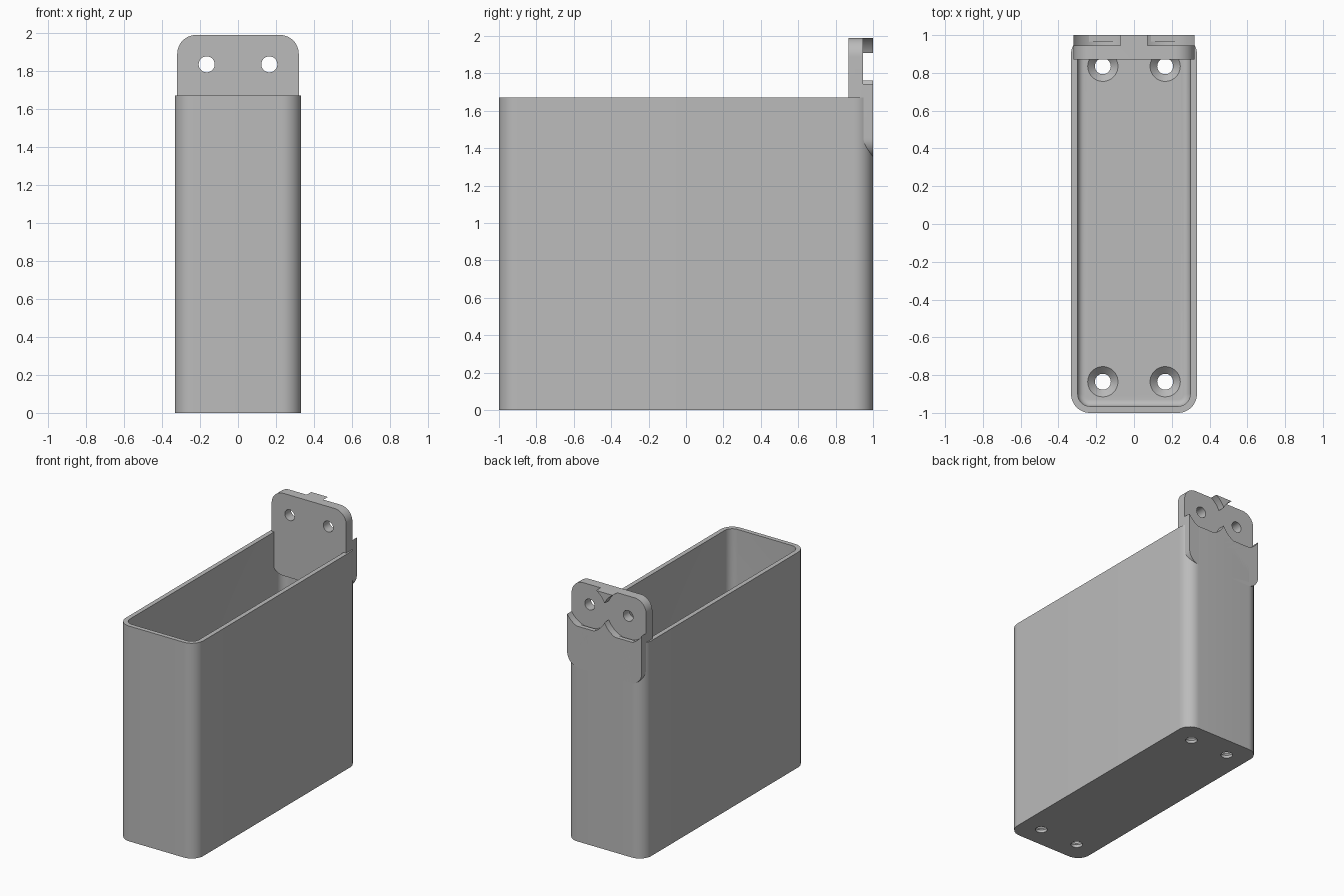
import bpy, bmesh, math
from mathutils import Matrix, Vector

cube = bpy.data.objects.get("Cube")
if cube:
    bpy.data.objects.remove(cube, do_unlink=True)

grey = bpy.data.materials.new("plain grey")
grey.use_nodes = True
GREY = (0.5, 0.5, 0.5, 1)
grey.diffuse_color = GREY
grey.node_tree.nodes["Principled BSDF"].inputs["Base Color"].default_value = GREY

HOLE_X = 0.165


def rounded_rect(hx, hy, r, steps=12):
    """Outline of a centred rectangle with round corners, counter-clockwise."""
    points = []
    for corner, (sx, sy) in enumerate([(1, 1), (-1, 1), (-1, -1), (1, -1)]):
        for i in range(steps + 1):
            a = math.pi / 2 * (corner + i / steps)
            points.append((sx * (hx - r) + r * math.cos(a),
                           sy * (hy - r) + r * math.sin(a)))
    return points


def loft(name, rings):
    """Closed solid skinned through rings of equal point count."""
    bm = bmesh.new()
    loops = [[bm.verts.new(p) for p in ring] for ring in rings]
    n = len(loops[0])
    for low, high in zip(loops, loops[1:]):
        for i in range(n):
            j = (i + 1) % n
            bm.faces.new((low[i], low[j], high[j], high[i]))
    bm.faces.new(loops[0][::-1])
    bm.faces.new(loops[-1])
    bmesh.ops.recalc_face_normals(bm, faces=bm.faces)
    mesh = bpy.data.meshes.new(name)
    bm.to_mesh(mesh)
    bm.free()
    mesh.materials.append(grey)
    obj = bpy.data.objects.new(name, mesh)
    bpy.context.collection.objects.link(obj)
    return obj


def turned(name, profile, centre, along_y=False, steps=64):
    """Round cutter from (radius, height) pairs, standing on z or lying on y."""
    turn = Matrix.Rotation(-math.pi / 2, 3, 'X') if along_y else Matrix.Identity(3)
    rings = [[Vector(centre) + turn @ Vector((r * math.cos(i * math.tau / steps),
                                              r * math.sin(i * math.tau / steps), h))
              for i in range(steps)] for r, h in profile]
    return loft(name, rings)


def cut(obj, cutters):
    """Subtract the cutters, then remove them and shade the result."""
    bpy.context.view_layer.objects.active = obj
    for cutter in cutters:
        cutter.hide_render = True
        mod = obj.modifiers.new("cut", 'BOOLEAN')
        mod.operation = 'DIFFERENCE'
        mod.solver = 'EXACT'
        mod.object = cutter
        bpy.ops.object.modifier_apply(modifier=mod.name)
        bpy.data.objects.remove(cutter, do_unlink=True)
    bpy.ops.object.select_all(action='DESELECT')
    obj.select_set(True)
    bpy.ops.object.shade_smooth_by_angle(angle=math.radians(30))


# Open box with a filleted floor
HX, HY, TOP, WALL, FLOOR, FILLET = 0.333, 1.0, 1.67, 0.035, 0.06, 0.035


def box_ring(inset, z):
    return [(x, y, z) for x, y in rounded_rect(HX - inset, HY - inset, 0.1 - inset)]


rings = [box_ring(0, 0), box_ring(0, TOP), box_ring(WALL, TOP)]
for i in range(7):
    a = math.pi / 2 * i / 6
    rings.append(box_ring(WALL + FILLET * (1 - math.cos(a)),
                          FLOOR + FILLET * (1 - math.sin(a))))
box = loft("box", rings)

# Countersunk screw holes in the floor
sink = [(0.042, -0.1), (0.042, FLOOR - 0.038), (0.08, FLOOR), (0.08, FLOOR + 0.03)]
cut(box, [turned("floor_hole", sink, (sx * HOLE_X, sy * 0.835, 0))
          for sx in (-1, 1) for sy in (-1, 1)])

# Square mounting plate at the back
HALF, MID, HOLE_Z = 0.32, 1.67, 1.835
outline = rounded_rect(HALF, HALF, 0.1)
plate = loft("mounting_plate", [[(x, y, MID + z) for x, z in outline] for y in (0.87, 1.0)])

# Round recesses on the rear face and screw holes through the plate
cutters = []
for sx in (-1, 1):
    cutters.append(turned("recess", [(0.181, 0.945), (0.181, 1.1)],
                          (sx * HOLE_X, 0, HOLE_Z), True))
    cutters.append(turned("plate_hole", [(0.042, 0.8), (0.042, 1.1)],
                          (sx * HOLE_X, 0, HOLE_Z), True))
cut(plate, cutters)
